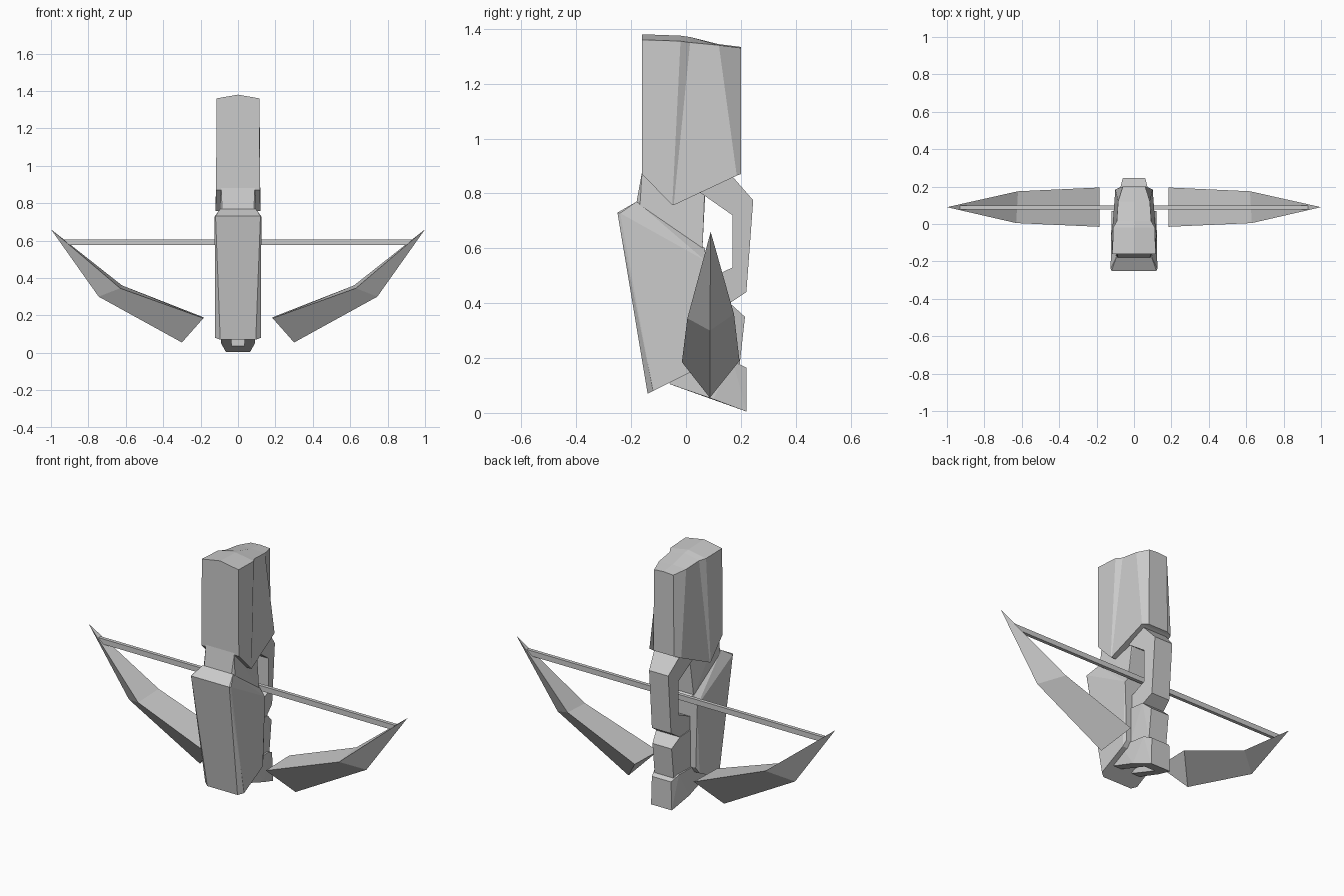
import bpy, bmesh

if "Cube" in bpy.data.objects:
    bpy.data.objects.remove(bpy.data.objects["Cube"])


def make(name, verts, faces):
    me = bpy.data.meshes.new(name)
    bm = bmesh.new()
    vs = [bm.verts.new(v) for v in verts]
    for f in faces:
        bm.faces.new([vs[i] for i in f])
    bmesh.ops.recalc_face_normals(bm, faces=bm.faces)
    bm.to_mesh(me)
    bm.free()
    ob = bpy.data.objects.new(name, me)
    bpy.context.collection.objects.link(ob)
    return ob


def prism(name, prof):
    """Side profile of (y, z, half width), mirrored across x."""
    n = len(prof)
    verts = [(s * w, y, z) for s in (-1, 1) for y, z, w in prof]
    faces = [list(range(n)), list(range(n, 2 * n))]
    faces += [(i, (i + 1) % n, n + (i + 1) % n, n + i) for i in range(n)]
    return make(name, verts, faces)


def hull(name, prof):
    """Convex faceted block from mirrored (y, z, half width) points."""
    me = bpy.data.meshes.new(name)
    bm = bmesh.new()
    for y, z, w in prof:
        for s in (-1, 1):
            bm.verts.new((s * w, y, z))
    bmesh.ops.convex_hull(bm, input=bm.verts)
    bmesh.ops.dissolve_limit(bm, angle_limit=0.01, verts=bm.verts, edges=bm.edges)
    bmesh.ops.recalc_face_normals(bm, faces=bm.faces)
    bm.to_mesh(me)
    bm.free()
    ob = bpy.data.objects.new(name, me)
    bpy.context.collection.objects.link(ob)
    return ob


# Stock: upright columns (y top, y bottom, x top, x bottom, z top, z bottom)
cols = [(-.16, -.16, .115, .117, 1.36, .87),
        (-.02, -.05, .112, .12, 1.355, .757),
        (.015, -.045, .092, .117, 1.35, .757),
        (.12, .185, .085, .10, 1.34, .865),
        (.20, .20, .06, .065, 1.33, .87)]
verts, faces = [], []
for yt, yb, xt, xb, zt, zb in cols:
    ridge = .02 if yt < .1 else .004
    verts += [(-xb, yb, zb), (-xt, yt, zt), (0, yt, zt + ridge), (xt, yt, zt), (xb, yb, zb)]
for c in range(len(cols) - 1):
    for k in range(5):
        a, b = c * 5 + k, c * 5 + (k + 1) % 5
        faces.append((a, b, b + 5, a + 5))
faces += [list(range(5)), list(range(20, 25))]
make("stock", verts, faces)

# Neck joining the stock to the body
hull("neck", [(-.16, .88, .09), (-.16, .83, .088), (-.18, .77, .085), (-.17, .72, .10),
              (.06, .60, .09), (.07, .80, .065), (.07, .86, .065)])

# Main body with bevelled top and lower front edges
hull("body", [(-.25, .73, .12), (-.24, .728, .125), (-.14, .07, .095), (-.12, .08, .122),
              (.05, .165, .12), (.07, .20, .11), (.07, .555, .12), (.07, .60, .085),
              (-.18, .77, .095)])

# Rear handle loop and lower grip
prism("handle", [(.05, .89, .08), (.15, .88, .08), (.175, .855, .078), (.245, .775, .06),
                 (.22, .44, .06), (.16, .40, .07), (.04, .40, .075), (.04, .47, .075),
                 (.17, .53, .072), (.17, .72, .072), (.07, .79, .08), (.04, .81, .08)])
hull("lower_grip", [(.04, .41, .08), (.16, .40, .075), (.215, .35, .06), (.195, .17, .06),
                    (.04, .15, .08)])

# Foot with a pocket underneath
foot = hull("foot", [(-.06, .105, .09), (.10, .05, .09), (.22, .005, .065), (.22, .165, .06),
                     (.17, .19, .075), (.0, .20, .09)])
cutter = prism("foot_cutter", [(-.12, -.05, .035), (.13, -.05, .035), (.13, .11, .035),
                               (-.12, .13, .035)])
cutter.hide_render = True
cutter.hide_viewport = True
mod = foot.modifiers.new("pocket", "BOOLEAN")
mod.operation = "DIFFERENCE"
mod.object = cutter

# Bow limbs: triangular sections ending in a point
for side, s in (("left", -1), ("right", 1)):
    pts = [(.185, -.015, .185), (.185, .195, .19), (.30, .087, .055),
           (.63, .005, .345), (.62, .175, .36), (.745, .087, .30), (1.0, .09, .66)]
    make("limb_" + side, [(s * x, y, z) for x, y, z in pts],
         [(0, 1, 2), (0, 1, 4, 3), (1, 2, 5, 4), (2, 0, 3, 5),
          (3, 4, 6), (4, 5, 6), (5, 3, 6)])

# Bowstring
prism("string", [(.078, .575, .905), (.098, .575, .905), (.098, .605, .93), (.078, .605, .93)])
